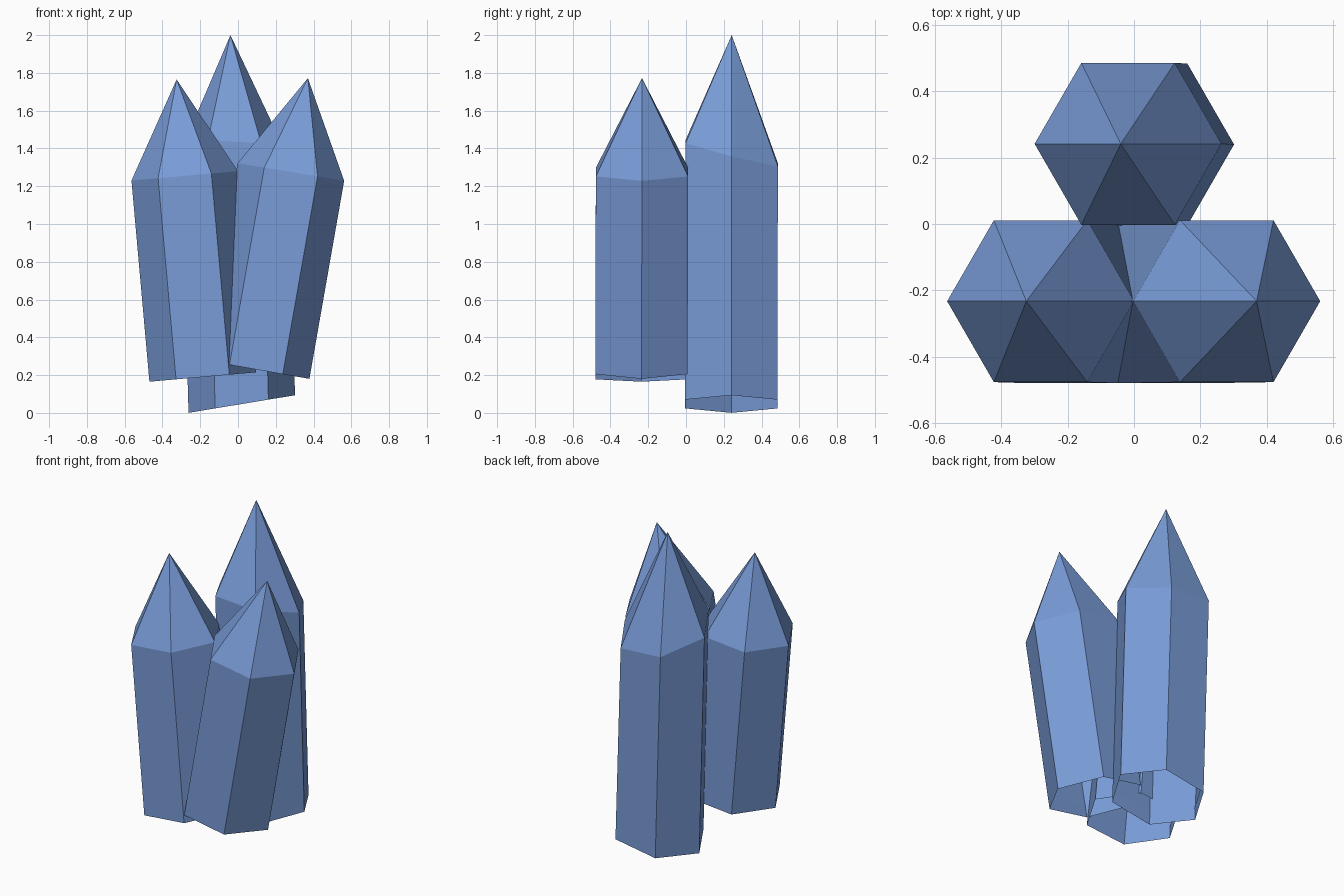
import bpy, bmesh, math

if "Cube" in bpy.data.objects:
    bpy.data.objects.remove(bpy.data.objects["Cube"])

blue = bpy.data.materials.new("crystal_blue")
blue.diffuse_color = (0.19, 0.33, 0.68, 1)
blue.use_nodes = True
blue.node_tree.nodes["Principled BSDF"].inputs["Base Color"].default_value = blue.diffuse_color
SIDES, RADIUS, LIP = 6, 0.282, 0.08


def ring(bm, centre, slope, scale=1.0):
    """Hexagonal ring lying on a sloped plane."""
    cx, cy, cz = centre
    verts = []
    for i in range(SIDES):
        a = 2 * math.pi * i / SIDES
        dx, dy = RADIUS * scale * math.cos(a), RADIUS * scale * math.sin(a)
        verts.append(bm.verts.new((cx + dx, cy + dy, cz + slope[0] * dx + slope[1] * dy)))
    return verts


def crystal(name, base, base_slope, shoulder, shoulder_slope, tip):
    bm = bmesh.new()
    # short lip turned up inside the open base
    t = LIP / (shoulder[2] - base[2])
    lip = [b + (s - b) * t for b, s in zip(base, shoulder)]
    rings = [ring(bm, lip, base_slope, 0.98),
             ring(bm, base, base_slope),
             ring(bm, shoulder, shoulder_slope)]
    # lip and side walls
    for low, high in zip(rings, rings[1:]):
        for i in range(SIDES):
            j = (i + 1) % SIDES
            bm.faces.new((low[i], low[j], high[j], high[i]))
    # pointed top
    apex = bm.verts.new(tip)
    for i in range(SIDES):
        bm.faces.new((rings[-1][i], rings[-1][(i + 1) % SIDES], apex))
    mesh = bpy.data.meshes.new(name)
    bm.to_mesh(mesh)
    bm.free()
    mesh.materials.append(blue)
    bpy.context.collection.objects.link(bpy.data.objects.new(name, mesh))


# left crystal leans left, right crystal leans right, tall one stands behind
crystal("left_crystal", (-0.187, -0.236, 0.19), (0.088, 0),
        (-0.282, -0.233, 1.255), (0.088, 0), (-0.325, -0.233, 1.765))
crystal("right_crystal", (0.096, -0.236, 0.23), (-0.176, 0),
        (0.28, -0.233, 1.275), (-0.165, 0), (0.37, -0.233, 1.772))
crystal("back_crystal", (0.02, 0.24, 0.047), (0.165, 0),
        (-0.018, 0.242, 1.375), (-0.0615, -0.25), (-0.04, 0.242, 2.0))
